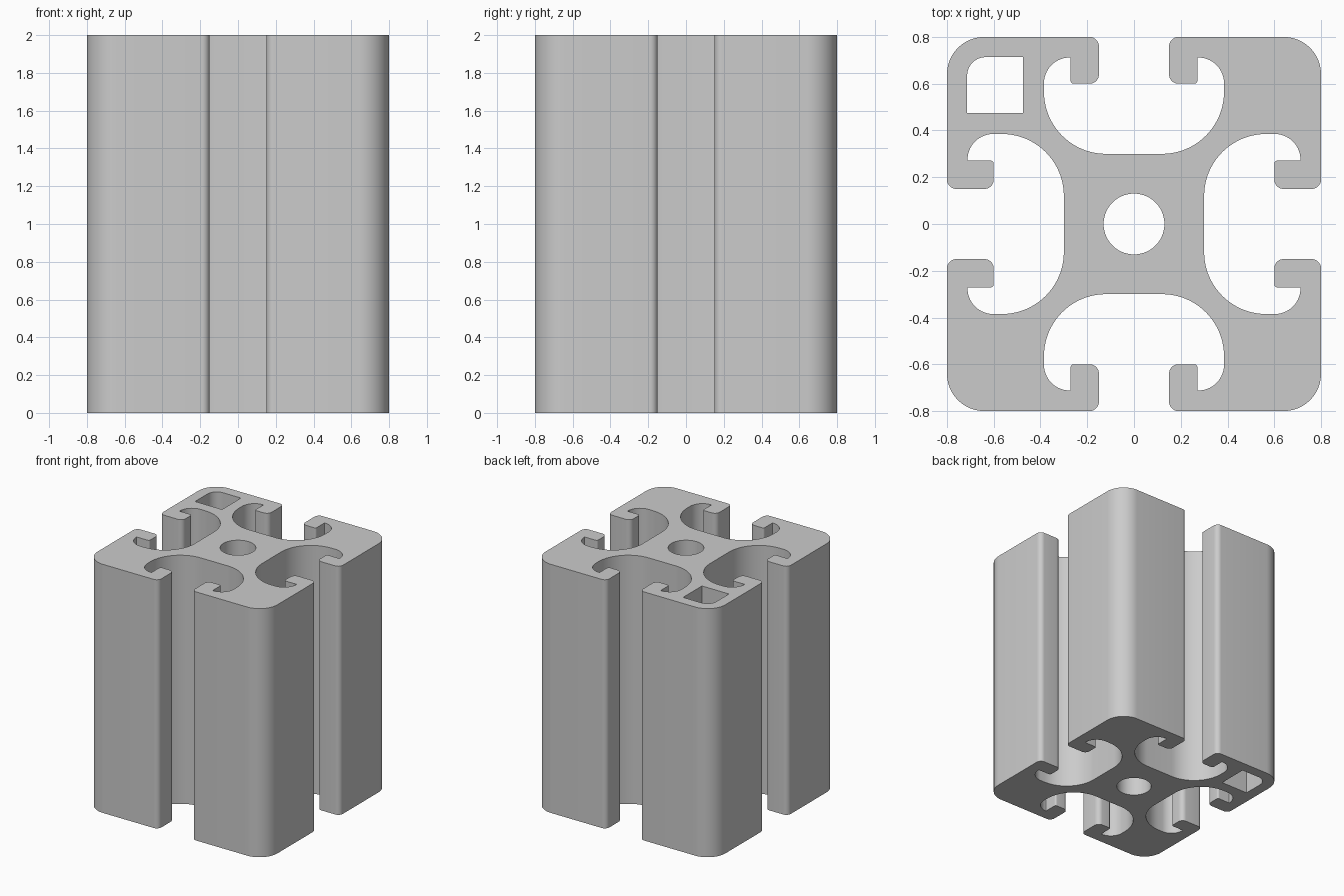
import bpy
import bmesh
import math
from mathutils import Vector

HEIGHT = 2.0

cube = bpy.data.objects.get("Cube")
if cube:
    bpy.data.objects.remove(cube, do_unlink=True)


def fillet(corners):
    """Turn (x, y, radius) right-angle corners into a rounded closed outline."""
    points = []
    for i, (x, y, r) in enumerate(corners):
        p = Vector((x, y))
        if r == 0:
            points.append(p)
            continue
        a = (Vector(corners[i - 1][:2]) - p).normalized() * r
        b = (Vector(corners[(i + 1) % len(corners)][:2]) - p).normalized() * r
        steps = 20 if r > 0.1 else 8
        for k in range(steps + 1):
            t = math.pi / 2 * k / steps
            points.append(p + a * (1 - math.sin(t)) + b * (1 - math.cos(t)))
    return points


def add_loop(bm, points):
    verts = [bm.verts.new((p.x, p.y, 0)) for p in points]
    for i, v in enumerate(verts):
        bm.edges.new((verts[i - 1], v))


# Half of a T-slot, from its floor out to the lip
half_slot = [
    (0.385, 0.30, 0.265), (0.385, 0.712, 0.11), (0.272, 0.712, 0.003),
    (0.272, 0.60, 0.015), (0.15, 0.60, 0.04), (0.15, 0.80, 0.04),
]

# One corner of the section, then turned four times around the axis
quarter = half_slot + [(0.8, 0.8, 0.16)] + [(y, x, r) for x, y, r in reversed(half_slot)]
outline = []
for _ in range(4):
    outline += quarter
    quarter = [(y, -x, r) for x, y, r in quarter]

# Round centre bore and the square channel in the back right corner
bore = [Vector((math.cos(a), math.sin(a))) * 0.13
        for a in (math.tau * k / 64 for k in range(64))]
channel = [(-0.714, 0.474, 0), (-0.474, 0.474, 0), (-0.474, 0.714, 0), (-0.714, 0.714, 0.08)]

# Fill the section and extrude it along the full height
bm = bmesh.new()
for loop in (fillet(outline), bore, fillet(channel)):
    add_loop(bm, loop)
bmesh.ops.triangle_fill(bm, use_beauty=True, edges=bm.edges[:], normal=(0, 0, 1))
extruded = bmesh.ops.extrude_face_region(bm, geom=bm.faces[:], use_keep_orig=True)
top = [g for g in extruded["geom"] if isinstance(g, bmesh.types.BMVert)]
bmesh.ops.translate(bm, verts=top, vec=(0, 0, HEIGHT))
bmesh.ops.recalc_face_normals(bm, faces=bm.faces[:])
mesh = bpy.data.meshes.new("slotted_extrusion")
bm.to_mesh(mesh)
bm.free()

# Plain aluminium grey
grey = bpy.data.materials.new("aluminium_grey")
grey.use_nodes = True
colour = (0.6, 0.6, 0.6, 1)
grey.diffuse_color = colour
grey.node_tree.nodes["Principled BSDF"].inputs["Base Color"].default_value = colour
mesh.materials.append(grey)

profile = bpy.data.objects.new("slotted_extrusion", mesh)
bpy.context.collection.objects.link(profile)
bpy.context.view_layer.objects.active = profile
profile.select_set(True)
bpy.ops.object.shade_smooth_by_angle(angle=math.radians(30))
